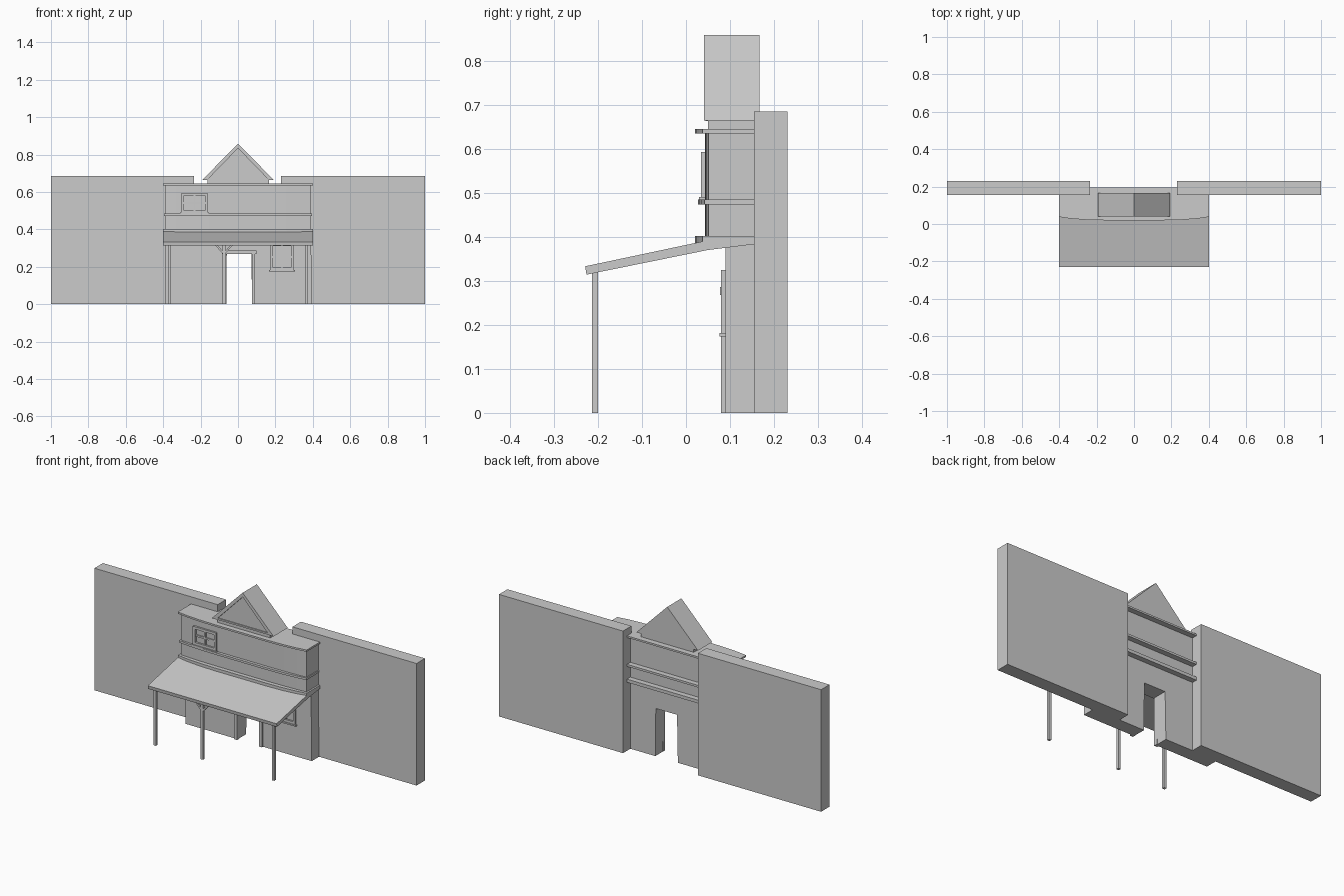
import bpy, bmesh
from mathutils import Vector

if "Cube" in bpy.data.objects:
    bpy.data.objects.remove(bpy.data.objects["Cube"])


def prism(name, pts, axis, a, b):
    """Extrude a 2D outline along an axis ('x': y,z  'y': x,z  'z': x,y)."""
    def place(p, t):
        u, v = p
        return {'x': (t, u, v), 'y': (u, t, v), 'z': (u, v, t)}[axis]
    bm = bmesh.new()
    face = bm.faces.new([bm.verts.new(place(p, a)) for p in pts])
    ext = bmesh.ops.extrude_face_region(bm, geom=[face])
    moved = [g for g in ext['geom'] if isinstance(g, bmesh.types.BMVert)]
    shift = Vector(place((0, 0), b - a))
    bmesh.ops.translate(bm, verts=moved, vec=shift)
    bmesh.ops.recalc_face_normals(bm, faces=bm.faces)
    me = bpy.data.meshes.new(name)
    bm.to_mesh(me)
    bm.free()
    ob = bpy.data.objects.new(name, me)
    bpy.context.collection.objects.link(ob)
    return ob


def box(name, x0, x1, y0, y1, z0, z1):
    return prism(name, [(x0, y0), (x1, y0), (x1, y1), (x0, y1)], 'z', z0, z1)


def bowed(name, half, front, bow, back, z0, z1):
    """Slab with a front edge that bows forward in the middle."""
    shape = [(-1, 0), (-.85, .5), (-.65, .85), (-.4, 1), (.4, 1),
             (.65, .85), (.85, .5), (1, 0)]
    pts = [(half * s, front + bow * (1 - k)) for s, k in shape]
    return prism(name, pts + [(half, back), (-half, back)], 'z', z0, z1)


def window(name, x0, x1, z0, z1, y, wall):
    w = .014
    xm, zm = (x0 + x1) / 2, (z0 + z1) / 2
    for x in (x0, x1 - w):
        box(name + "_stile", x, x + w, y, wall, z0, z1)
    for z in (z0, z1 - w):
        box(name + "_rail", x0 + w, x1 - w, y, wall, z, z + w)
    box(name + "_mullion", xm - .005, xm + .005, y + .003, wall, z0 + w, z1 - w)
    box(name + "_crossbar", x0 + w, x1 - w, y + .004, wall, zm - .005, zm + .005)
    box(name + "_sill", x0 - .006, x1 + .006, y - .004, wall, z0 - .008, z0)


# Side walls
box("left_wall", -1, -.235, .155, .23, 0, .685)
box("right_wall", .23, 1, .155, .23, 0, .685)

# Ground storey with the doorway cut through
prism("lower_facade", [(-.39, 0), (-.065, 0), (-.06, .268), (.072, .268), (.075, 0),
                       (.395, 0), (.39, .39), (-.39, .39)], 'y', .09, .165)

# Door frame
box("door_frame_left", -.08, -.062, .08, .1, 0, .27)
box("door_frame_right", .074, .092, .08, .1, 0, .27)
box("door_lintel", -.085, .098, .077, .1, .268, .286)

# Upper storey and its cornices
bowed("upper_facade", .39, .043, .008, .165, .39, .64)
bowed("lower_cornice", .4, .02, .018, .195, .384, .402)
bowed("middle_cornice", .395, .027, .015, .195, .473, .485)
bowed("top_cornice", .4, .02, .018, .195, .635, .645)

# Windows
window("upper_window", -.305, -.16, .49, .592, .034, .06)
window("lower_window", .172, .298, .182, .325, .08, .1)

# Gable: base block, recessed pediment, roof frame
box("gable_base", -.162, .165, .05, .163, .64, .664)
prism("gable_core", [(-.185, .664), (.185, .664), (0, .852)], 'y', .05, .167)
prism("gable_rim", [(-.192, .664), (-.165, .664), (0, .834), (.165, .664),
                    (.192, .664), (0, .858)], 'y', .041, .167)
box("gable_sill", -.166, .166, .044, .06, .663, .672)

# Sloping porch roof
prism("porch_roof", [(-.229, .333), (.05, .392), (.155, .392), (.155, .383),
                     (.05, .37), (-.226, .314)], 'x', -.4, .4)

# Porch posts
for n, x in (("left", -.367), ("middle", -.075), ("right", .367)):
    box(n + "_porch_post", x - .0075, x + .0075, -.214, -.2, 0, .324)

# Curved-look diagonal braces on the middle post
for s in (-1, 1):
    prism("post_brace", [(-.075 + s * .006, .27), (-.075 + s * .006, .284),
                         (-.075 + s * .04, .322), (-.075 + s * .054, .322)],
          'y', -.212, -.202)
